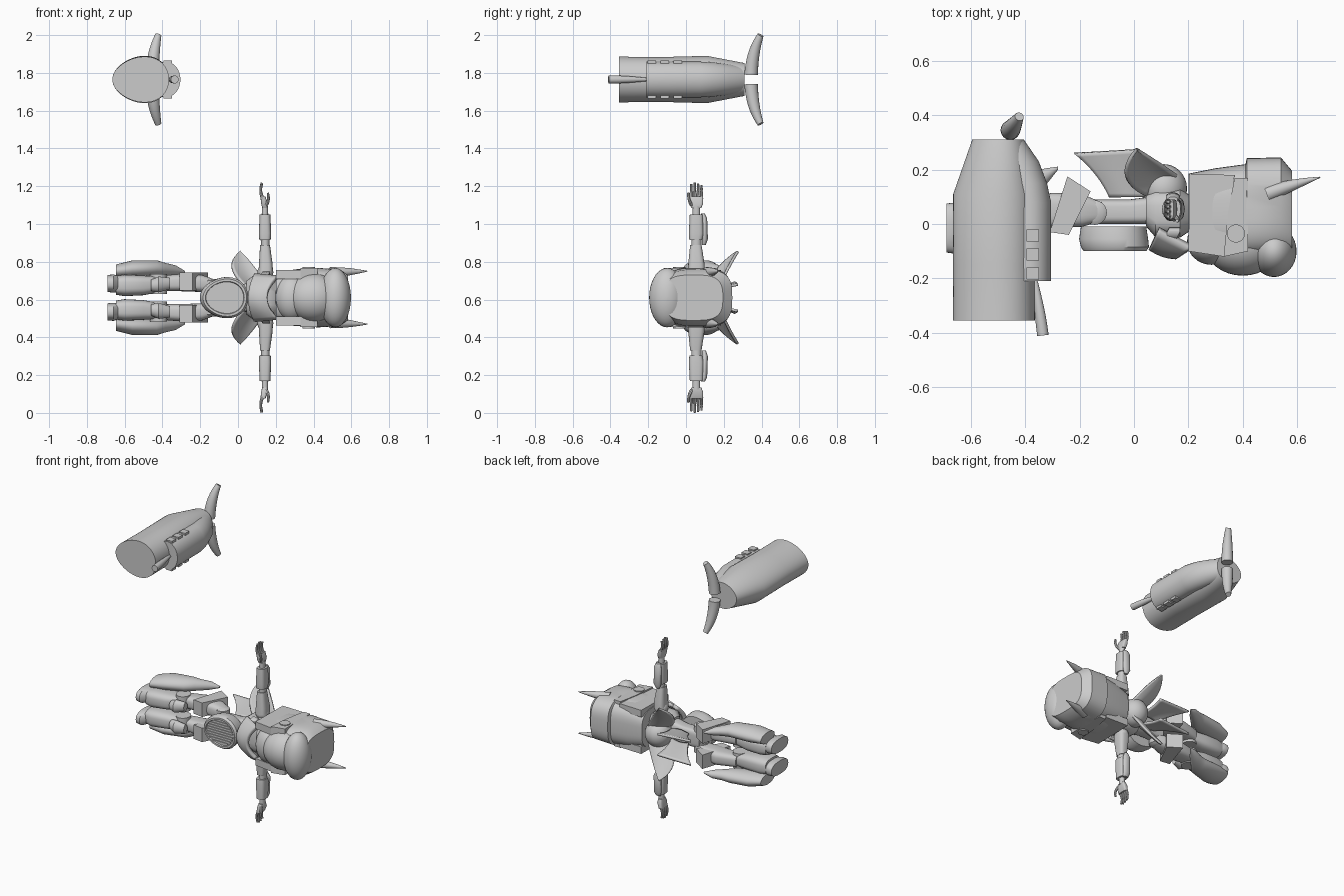
import bpy, bmesh, math
from mathutils import Vector

old = bpy.data.objects.get("Cube")
if old:
    bpy.data.objects.remove(old, do_unlink=True)

GREY = bpy.data.materials.new("plain grey")
GREY.use_nodes = True
COLOUR = (0.6, 0.6, 0.6, 1)
GREY.diffuse_color = COLOUR
GREY.node_tree.nodes["Principled BSDF"].inputs["Base Color"].default_value = COLOUR

BODY, GUN = 0.61, 1.765   # mirror heights of the figure and the cannon
made = []


def place(axis, pos, a, b):
    """Point with pos on the axis and a, b on the remaining axes in order."""
    c = [a, b]
    c.insert("xyz".index(axis), pos)
    return Vector(c)


def add(name, verts, faces, mirror=None, thick=0):
    sides = [1] if mirror is None else [1, -1]
    for s in sides:
        pts = [Vector((v.x, v.y, v.z if s == 1 else 2 * mirror - v.z)) for v in verts]
        mesh = bpy.data.meshes.new(name)
        mesh.from_pydata(pts, [], faces)
        bm = bmesh.new()
        bm.from_mesh(mesh)
        bmesh.ops.recalc_face_normals(bm, faces=bm.faces)
        bm.to_mesh(mesh)
        bm.free()
        mesh.materials.append(GREY)
        prefix = "" if mirror is None else ("upper_" if s == 1 else "lower_")
        ob = bpy.data.objects.new(prefix + name, mesh)
        bpy.context.collection.objects.link(ob)
        if thick:
            mod = ob.modifiers.new("thickness", "SOLIDIFY")
            mod.thickness, mod.offset = thick, 0
        made.append(ob)


def skin(name, rings, mirror=None):
    n = len(rings[0])
    faces = [(i * n + j, i * n + (j + 1) % n, (i + 1) * n + (j + 1) % n, (i + 1) * n + j)
             for i in range(len(rings) - 1) for j in range(n)]
    faces += [tuple(range(n)), tuple((len(rings) - 1) * n + j for j in range(n))]
    add(name, [p for r in rings for p in r], faces, mirror)


def loft(name, axis, rings, mirror=None, power=2, egg=0, n=36):
    """Rings are (position, centre a, centre b, radius a, radius b)."""
    out = []
    for pos, a, b, ra, rb in rings:
        ring = []
        for j in range(n):
            t = math.tau * j / n
            c, s = (math.copysign(abs(f) ** (2 / power), f) for f in (math.cos(t), math.sin(t)))
            ring.append(place(axis, pos, a + ra * c, b + rb * s * (1 + egg * c)))
        out.append(ring)
    skin(name, out, mirror)


def blob(name, centre, radii, mirror=None):
    x, y, z = centre
    steps = [math.pi * (i + 0.15) / 16.3 for i in range(17)]
    loft(name, "x", [(x - radii[0] * math.cos(t), y, z, radii[1] * math.sin(t),
                      radii[2] * math.sin(t)) for t in steps], mirror)


def prism(name, axis, outline, lo, hi, mirror=None):
    skin(name, [[place(axis, h, a, b) for a, b in outline] for h in (lo, hi)], mirror)


def box(name, lo, hi, mirror=None):
    prism(name, "z", [(lo[0], lo[1]), (hi[0], lo[1]), (hi[0], hi[1]), (lo[0], hi[1])],
          lo[2], hi[2], mirror)


def bezier(p, t):
    a, b, c = map(Vector, p)
    return a * (1 - t) ** 2 + b * 2 * t * (1 - t) + c * t * t


def horn(name, path, r0, r1, mirror=None, bulge=0, n=16, steps=12):
    rings = []
    for i in range(steps + 1):
        t = i / steps
        p = bezier(path, t)
        d = bezier(path, min(t + .01, 1)) - bezier(path, max(t - .01, 0))
        q = d.to_track_quat("Z", "Y")
        r = r0 + (r1 - r0) * t + bulge * math.sin(math.pi * t)
        rings.append([p + q @ Vector((r * math.cos(math.tau * j / n), r * math.sin(math.tau * j / n), 0))
                      for j in range(n)])
    skin(name, rings, mirror)


def sheet(name, rail_a, rail_b, bow, mirror=None, thick=0.014, n=12):
    verts = []
    for i in range(n + 1):
        a, b = bezier(rail_a, i / n), bezier(rail_b, i / n)
        for j in range(n + 1):
            v = j / n
            verts.append(a.lerp(b, v) + Vector(bow) * math.sin(math.pi * v) * (1 - i / n))
    w = n + 1
    faces = [(i * w + j, i * w + j + 1, i * w + w + j + 1, i * w + w + j)
             for i in range(n) for j in range(n)]
    add(name, verts, faces, mirror, thick)


# Detached cannon: main shell, side lobe, muzzle, vents and tail fins
loft("cannon_shell", "y", [(-.355, -.515, GUN, .15, .12), (-.15, -.515, GUN, .15, .117),
                           (.11, -.515, GUN, .15, .124), (.31, -.5, GUN, .095, .086)], egg=.15, n=64)
loft("cannon_lobe", "y", [(-.21, -.38, GUN, .075, .094), (.08, -.385, GUN, .08, .094),
                          (.15, -.4, GUN, .08, .09), (.23, -.43, GUN, .08, .08),
                          (.31, -.46, GUN, .055, .065)], n=48)
horn("muzzle", [(-.335, -.41, GUN), (-.345, -.33, GUN), (-.365, -.2, GUN)], .021, .008, bulge=.004)
for y in (-.205, -.135, -.065):
    box("vent", (-.395, y, 1.845), (-.35, y + .045, 1.866), GUN)
horn("tail_fin", [(-.455, .345, 1.79), (-.45, .35, 1.91), (-.422, .395, 2.0)], .036, .017, GUN, .004)

# Head: helmet, face, crest, ear plates and horns
loft("helmet", "x", [(.2, .045, BODY, .14, .125), (.3, .045, BODY, .16, .15), (.41, .05, BODY, .17, .155),
                     (.415, .06, BODY, .182, .158), (.54, .065, BODY, .18, .15),
                     (.582, .04, BODY, .155, .12)], power=3.2, n=64)
blob("face", (.4, -.075, BODY), (.14, .115, .128))
blob("crest", (.515, -.1, BODY), (.083, .095, .157))
blob("chin_guard", (.285, -.065, BODY), (.09, .085, .12))
prism("cheek_plate", "z", [(.205, .185), (.37, .18), (.35, .04), (.33, -.12), (.2, -.1)], .71, .757, BODY)
prism("temple_plate", "z", [(.37, .17), (.42, .17), (.42, -.1), (.33, -.12), (.345, .04)], .71, .766, BODY)
loft("ear_disc", "z", [(.75, .375, -.035, .033, .033), (.772, .375, -.035, .033, .033)], BODY)
horn("head_horn", [(.49, .11, .742), (.58, .145, .748), (.685, .172, .75)], .03, .002, BODY, .004)

# Torso: chest, collar, back dome, waist and rounded belly guard
loft("chest", "x", [(.045, .05, BODY, .06, .09), (.08, .04, BODY, .09, .115),
                    (.17, .04, BODY, .09, .12), (.2, .04, BODY, .07, .09)], power=3)
sheet("collar", [(.21, -.085, .5), (.1, -.15, BODY), (.21, -.085, .72)],
      [(.09, -.02, .49), (.03, -.15, BODY), (.09, -.02, .73)], (0, -.015, 0), thick=.025)
sheet("chest_band", [(.17, -.02, .48), (.1, -.17, BODY), (.17, -.02, .74)],
      [(.13, -.02, .48), (.05, -.17, BODY), (.13, -.02, .74)], (0, 0, 0), thick=.02)
loft("neck", "x", [(.17, .04, BODY, .05, .05), (.23, .04, BODY, .05, .05)])
blob("back_dome", (.11, .13, BODY), (.085, .09, .09))
loft("waist", "x", [(-.16, .045, BODY, .045, .06), (-.02, .045, BODY, .045, .06),
                    (.06, .05, BODY, .05, .08)], power=4)
loft("belly_guard", "y", [(-.01, -.075, BODY, .12, .098), (-.055, -.075, BODY, .127, .108),
                          (-.085, -.07, BODY, .125, .108), (-.1, -.07, BODY, .115, .098),
                          (-.1, -.07, BODY, .103, .086), (-.09, -.07, BODY, .1, .083)], egg=.12, n=48)
for i in range(-4, 5):
    half = .098 * math.sqrt(1 - (i / 5) ** 2)
    box("belly_rib", (-.07 - half, -.095, BODY + i * .0165 - .004),
        (-.07 + half, -.088, BODY + i * .0165 + .004))

# Back wings and tail fins
sheet("wing", [(.18, .16, .63), (.1, .22, .77), (.01, .275, .855)],
      [(.05, .10, .66), (-.09, .16, .78), (.01, .275, .855)], (0, .03, 0), BODY)
sheet("coat_tail", [(-.09, .1, .64), (-.13, .19, .66), (-.22, .26, .69)],
      [(.04, .1, .64), (0, .18, .66), (.02, .275, .68)], (0, 0, .012), BODY)

# Arms: shoulder, upper arm, elbow, forearm, guard, wrist and palm
blob("shoulder", (.145, .055, .745), (.042, .045, .045), BODY)
loft("upper_arm", "z", [(.75, .147, .055, .038, .045), (.79, .147, .055, .036, .043),
                        (.89, .143, .052, .026, .03)], BODY, power=3)
loft("elbow", "z", [(.88, .145, .055, .022, .026), (.925, .145, .055, .022, .026)], BODY)
loft("forearm", "z", [(.915, .143, .052, .03, .034), (.95, .143, .055, .033, .04),
                      (1.05, .143, .055, .028, .035)], BODY, power=3)
loft("forearm_guard", "z", [(.89, .143, .095, .012, .01), (.92, .143, .1, .026, .016),
                            (1.03, .143, .098, .026, .014), (1.055, .143, .09, .018, .01)], BODY)
loft("wrist", "z", [(1.04, .143, .055, .017, .02), (1.095, .143, .055, .017, .02)], BODY)
loft("palm", "z", [(1.085, .142, .055, .014, .026), (1.11, .14, .055, .018, .036),
                   (1.145, .132, .055, .013, .036)], BODY, power=4)

# Fingers and thumb
for i in range(4):
    y = .028 + i * .018
    tip = 1.22 - .008 * abs(i - 1.2)
    horn("finger", [(.132, y, 1.135), (.112, y, 1.17), (.126, y, tip)], .0095, .006, BODY, n=8)
horn("thumb", [(.148, .03, 1.1), (.168, .012, 1.125), (.158, .012, 1.165)], .01, .006, BODY, n=8)

# Legs: hip, thigh with angled cuff, knee, shin, calf pod and foot
loft("hip_disc", "z", [(.63, -.145, .042, .045, .045), (.70, -.145, .042, .045, .045),
                       (.71, -.145, .042, .03, .03)], BODY)
loft("thigh", "x", [(-.43, .04, .685, .045, .04), (-.3, .05, .69, .065, .046),
                    (-.19, .05, .685, .06, .045), (-.12, .045, .67, .035, .035)], BODY, power=3)
prism("thigh_cuff", "z", [(-.245, .175), (-.16, .12), (-.24, -.04), (-.31, -.03)], .648, .742, BODY)
loft("knee", "z", [(.63, -.42, .02, .045, .05), (.735, -.42, .02, .045, .05)], BODY)
loft("knee_pad", "x", [(-.46, -.05, .675, .03, .03), (-.42, -.06, .68, .035, .042),
                       (-.36, -.045, .685, .02, .03)], BODY)
loft("shin", "x", [(-.645, .0, .675, .075, .05), (-.6, .0, .675, .085, .057),
                   (-.5, .01, .675, .075, .052), (-.42, .02, .68, .055, .042)], BODY, power=3)
loft("calf_pod", "x", [(-.645, .05, .75, .075, .036), (-.56, .07, .76, .085, .047),
                       (-.43, .1, .765, .07, .043), (-.385, .13, .76, .05, .034),
                       (-.33, .17, .755, .034, .026), (-.28, .205, .745, .006, .006)], BODY)
loft("foot", "x", [(-.69, -.015, .685, .09, .045), (-.66, -.015, .685, .094, .048),
                   (-.62, .0, .68, .06, .04)], BODY, power=2.5)

# Smooth shading with sharp creases kept
bpy.ops.object.select_all(action="DESELECT")
for ob in made:
    ob.select_set(True)
bpy.context.view_layer.objects.active = made[0]
bpy.ops.object.shade_smooth_by_angle(angle=math.radians(35))
